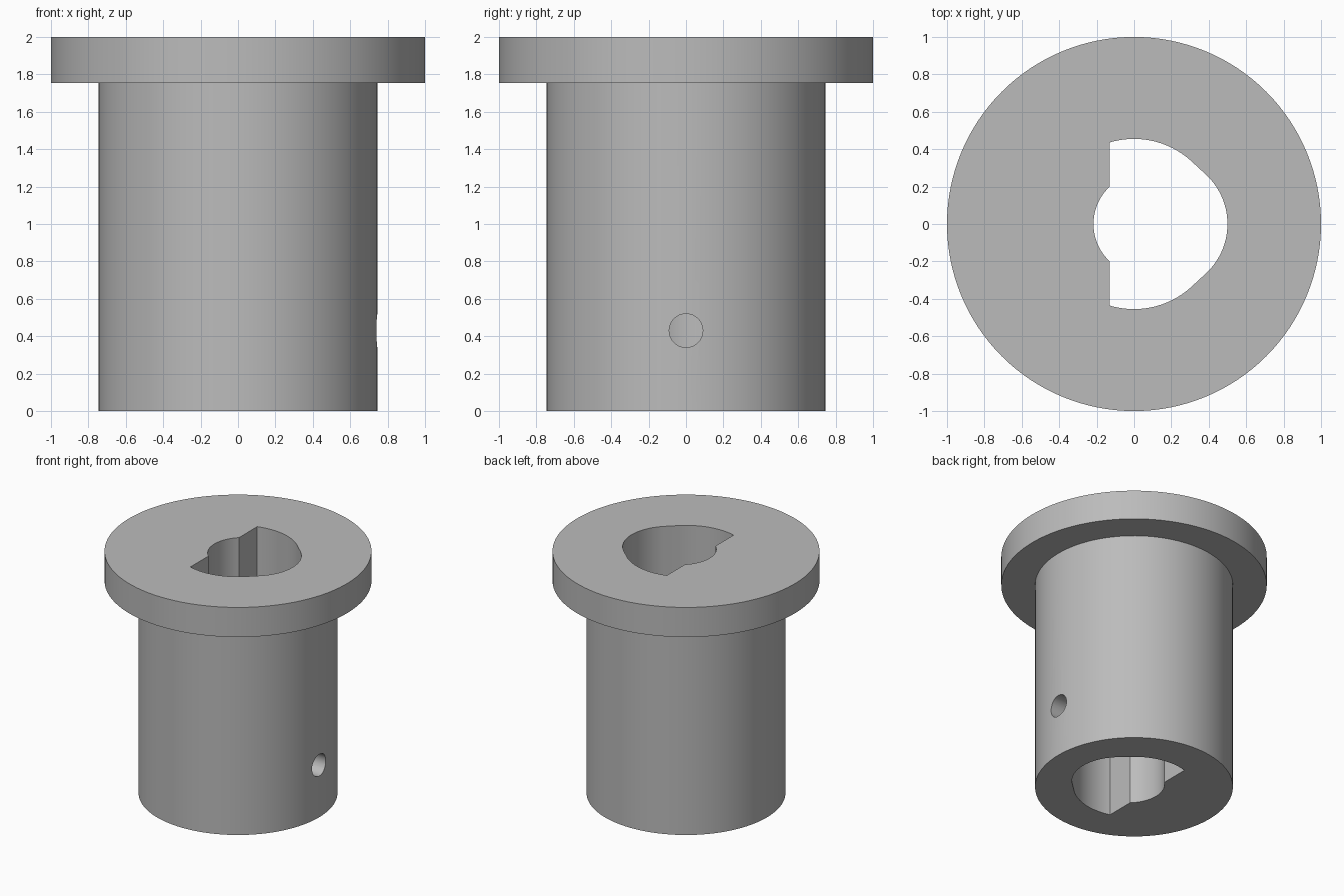
import bpy, bmesh, math

if "Cube" in bpy.data.objects:
    bpy.data.objects.remove(bpy.data.objects["Cube"])

grey = bpy.data.materials.new("plain grey")
colour = (0.5, 0.5, 0.5, 1)
grey.diffuse_color = colour
grey.use_nodes = True
grey.node_tree.nodes["Principled BSDF"].inputs["Base Color"].default_value = colour


def arc(cx, r, start, end, steps):
    """Points on an arc centred on the x axis, angles in radians."""
    angles = [start + (end - start) * i / steps for i in range(steps + 1)]
    return [(cx + r * math.cos(a), r * math.sin(a)) for a in angles]


def make_object(name, bm):
    bmesh.ops.recalc_face_normals(bm, faces=bm.faces)
    mesh = bpy.data.meshes.new(name)
    bm.to_mesh(mesh)
    bm.free()
    mesh.materials.append(grey)
    obj = bpy.data.objects.new(name, mesh)
    bpy.context.collection.objects.link(obj)
    return obj


# Flanged sleeve: a stepped profile spun around z
bm = bmesh.new()
profile = [(0, 0), (0.745, 0), (0.745, 1.755), (1, 1.755), (1, 2), (0, 2)]
verts = [bm.verts.new((x, 0, z)) for x, z in profile]
edges = [bm.edges.new(pair) for pair in zip(verts, verts[1:])]
bmesh.ops.spin(bm, geom=verts + edges, cent=(0, 0, 0), axis=(0, 0, 1),
               angle=math.tau, steps=128, use_duplicate=False)
bmesh.ops.remove_doubles(bm, verts=bm.verts, dist=1e-5)
bmesh.ops.dissolve_limit(bm, angle_limit=0.001, verts=bm.verts, edges=bm.edges)
sleeve = make_object("flanged_sleeve", bm)

# Bore outline: round bore, bulged nose on +x, flat key wall with a round groove
bore_r, nose_x, nose_r = 0.455, 0.14, 0.36
flat_x, groove_x, groove_r = -0.13, 0.056, 0.273
tangent = math.acos((bore_r - nose_r) / nose_x)
flat_angle = math.acos(flat_x / bore_r)
groove_angle = math.acos((flat_x - groove_x) / groove_r)
outline = (arc(nose_x, nose_r, -tangent, tangent, 28)
           + arc(0, bore_r, tangent, flat_angle, 22)
           + arc(groove_x, groove_r, groove_angle, math.tau - groove_angle, 20)
           + arc(0, bore_r, -flat_angle, -tangent, 22))
bm = bmesh.new()
face = bm.faces.new([bm.verts.new((x, y, -0.1)) for x, y in outline])
top = bmesh.ops.extrude_face_region(bm, geom=[face])["geom"]
bmesh.ops.translate(bm, vec=(0, 0, 2.2),
                    verts=[v for v in top if isinstance(v, bmesh.types.BMVert)])
bore = make_object("bore_cutter", bm)

# Set screw hole through the +x wall
bpy.ops.mesh.primitive_cylinder_add(vertices=40, radius=0.09, depth=0.7,
                                    location=(0.6, 0, 0.43),
                                    rotation=(0, math.pi / 2, 0))
screw_hole = bpy.context.object
screw_hole.name = "screw_hole_cutter"
screw_hole.data.materials.append(grey)

# Cut the openings, then drop the cutters
bpy.ops.object.select_all(action='DESELECT')
bpy.context.view_layer.objects.active = sleeve
sleeve.select_set(True)
for cutter in (bore, screw_hole):
    cutter.hide_render = True
    mod = sleeve.modifiers.new(cutter.name, 'BOOLEAN')
    mod.operation = 'DIFFERENCE'
    mod.solver = 'EXACT'
    mod.object = cutter
    bpy.ops.object.modifier_apply(modifier=mod.name)
    bpy.data.objects.remove(cutter)
bpy.ops.object.shade_smooth_by_angle(angle=math.radians(25))
